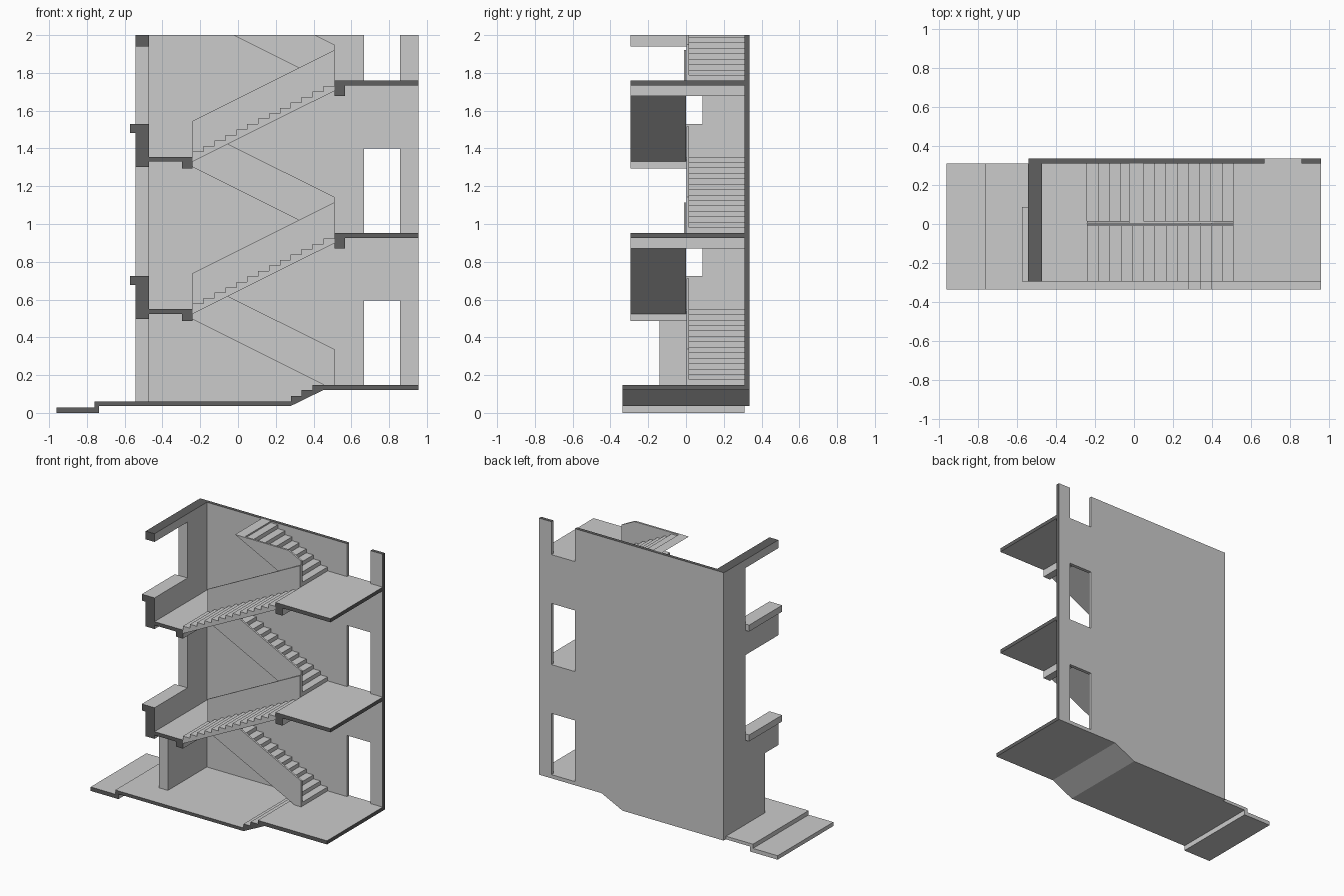
import bpy, bmesh
from mathutils import Vector

if "Cube" in bpy.data.objects:
    bpy.data.objects.remove(bpy.data.objects["Cube"])

def material(name, v):
    m = bpy.data.materials.new(name)
    m.diffuse_color = (v, v, v, 1)
    m.use_nodes = True
    m.node_tree.nodes["Principled BSDF"].inputs["Base Color"].default_value = m.diffuse_color
    return m

LIGHT = material("light grey", 0.60)
DARK = material("dark grey section", 0.115)

TOP, RIGHT, FRONT, BACK = 2.0, 0.956, -0.295, 0.31
X0, X1 = -0.24, 0.51                 # stair flight ends
RISERS = 14
RISE, RUN = 0.403 / RISERS, (X1 - X0) / (RISERS - 1)
SLOPE = RISE / RUN
THICK = 0.026
FLOORS = [0.147 + 0.806 * k for k in range(3)]


def prism(name, profile, a, b, axis="y", cut_top=True, clip=False):
    """Extrude an (x,z) profile along y, or a (y,z) profile along x.
    Faces lying on the section planes get the dark material."""
    bm = bmesh.new()
    put = (lambda p, t: (p[0], t, p[1])) if axis == "y" else (lambda p, t: (t, p[0], p[1]))
    face = bm.faces.new([bm.verts.new(put(p, a)) for p in profile])
    ext = bmesh.ops.extrude_face_region(bm, geom=[face])
    d = Vector((0, b - a, 0)) if axis == "y" else Vector((b - a, 0, 0))
    bmesh.ops.translate(bm, vec=d, verts=[v for v in ext["geom"] if isinstance(v, bmesh.types.BMVert)])
    if clip:
        bmesh.ops.bisect_plane(bm, geom=bm.verts[:] + bm.edges[:] + bm.faces[:],
                               plane_co=(0, 0, TOP), plane_no=(0, 0, 1), clear_outer=True)
        bmesh.ops.holes_fill(bm, edges=[e for e in bm.edges if e.is_boundary])
    bmesh.ops.recalc_face_normals(bm, faces=bm.faces[:])
    for f in bm.faces:
        c, n = f.calc_center_median(), f.normal
        if (n.y < -0.9 and c.y < FRONT + 0.01) or (n.x > 0.9 and c.x > RIGHT - 0.005) \
                or (cut_top and n.z > 0.9 and c.z > TOP - 0.001):
            f.material_index = 1
    me = bpy.data.meshes.new(name)
    bm.to_mesh(me)
    bm.free()
    me.materials.append(LIGHT)
    me.materials.append(DARK)
    ob = bpy.data.objects.new(name, me)
    bpy.context.collection.objects.link(ob)
    return ob


def box(name, x0, x1, y0, y1, z0, z1):
    return prism(name, [(x0, z0), (x1, z0), (x1, z1), (x0, z1)], y0, y1)


def stairs(z, xs, direction):
    """Step profile rising from height z at xs."""
    pts = [(xs, z - THICK), (xs, z)]
    for i in range(RISERS):
        x = xs + direction * RUN * i
        pts.append((x, z + RISE * (i + 1)))
        if i < RISERS - 1:
            pts.append((x + direction * RUN, z + RISE * (i + 1)))
    xe = xs + direction * RUN * (RISERS - 1)
    pts.append((xe, z - THICK + SLOPE * (X1 - X0)))
    return pts


def balustrade(z, xs, xe):
    """Sloping solid railing, from flight underside to hand height."""
    h = SLOPE * (X1 - X0)
    return [(xs, z - THICK), (xs, z + 0.19), (xe, z + 0.19 + h), (xe, z - THICK + h)]


# Ground slab with entrance step and short inner steps
outer = [(-0.96, 0), (-0.735, 0), (-0.735, 0.037), (0.28, 0.037), (0.45, 0.12), (RIGHT, 0.12),
         (RIGHT, 0.147), (0.395, 0.147), (0.395, 0.12), (0.337, 0.12), (0.337, 0.09),
         (0.28, 0.09), (0.28, 0.06), (-0.76, 0.06), (-0.76, 0.029), (-0.96, 0.029)]
prism("ground_slab", outer, -0.335, BACK)

# Back wall with a door opening on each storey
wall = prism("back_wall", [(-0.54, 0.037), (0.28, 0.037), (0.45, 0.12), (RIGHT, 0.12),
                           (RIGHT, TOP), (-0.54, TOP)], BACK, 0.335)
for k, z in enumerate(FLOORS):
    cutter = box(f"door_cutter_{k}", 0.667, 0.857, 0.25, 0.4, z, z + 0.448)
    cutter.data.polygons.foreach_set("material_index", [0] * 6)
    cutter.hide_render = True
    cutter.hide_set(True)
    mod = wall.modifiers.new("door", "BOOLEAN")
    mod.operation, mod.solver, mod.object = "DIFFERENCE", "EXACT", cutter

# Left wall: entrance doorway below, open windows above
W = 0.087
prism("left_wall", [(BACK, 0.05), (-0.14, 0.05), (-0.14, 0.497), (FRONT, 0.497), (FRONT, 0.725),
                    (W, 0.725), (W, 1.302), (FRONT, 1.302), (FRONT, 1.53), (W, 1.53), (W, 1.94),
                    (FRONT, 1.94), (FRONT, TOP), (BACK, TOP)], -0.542, -0.47, axis="x")
for k, z in enumerate((0.725, 1.53)):
    box(f"window_sill_{k}", -0.573, -0.542, FRONT, W, z - 0.047, z)

# Floors with edge beams
for k, z in enumerate(FLOORS[1:]):
    b = z - 0.027
    prism(f"floor_{k + 1}", [(X1, z), (RIGHT, z), (RIGHT, b), (0.567, b), (0.567, z - 0.082),
                             (X1, z - 0.082)], FRONT, BACK)

# Half landings with beams, and the front flights rising from them
for k, f in enumerate(FLOORS[:2]):
    z = f + 0.403
    b = z - THICK
    prism(f"landing_{k}", [(-0.47, z), (X0, z), (X0, z - 0.063), (-0.297, z - 0.063),
                           (-0.297, b), (-0.47, b)], FRONT, BACK)
    prism(f"front_flight_{k}", stairs(z, X0, 1), FRONT, -0.001)
    prism(f"front_balustrade_{k}", balustrade(z, X0, X1), -0.01, 0.0)

# Back flights; the topmost is cut off at the section height
for k, z in enumerate(FLOORS):
    top = k == 2
    prism(f"back_flight_{k}", stairs(z, X1, -1), 0.015, BACK, cut_top=False, clip=top)
    prism(f"back_balustrade_{k}", balustrade(z, X1, X0), 0.002, 0.016, cut_top=False, clip=top)
